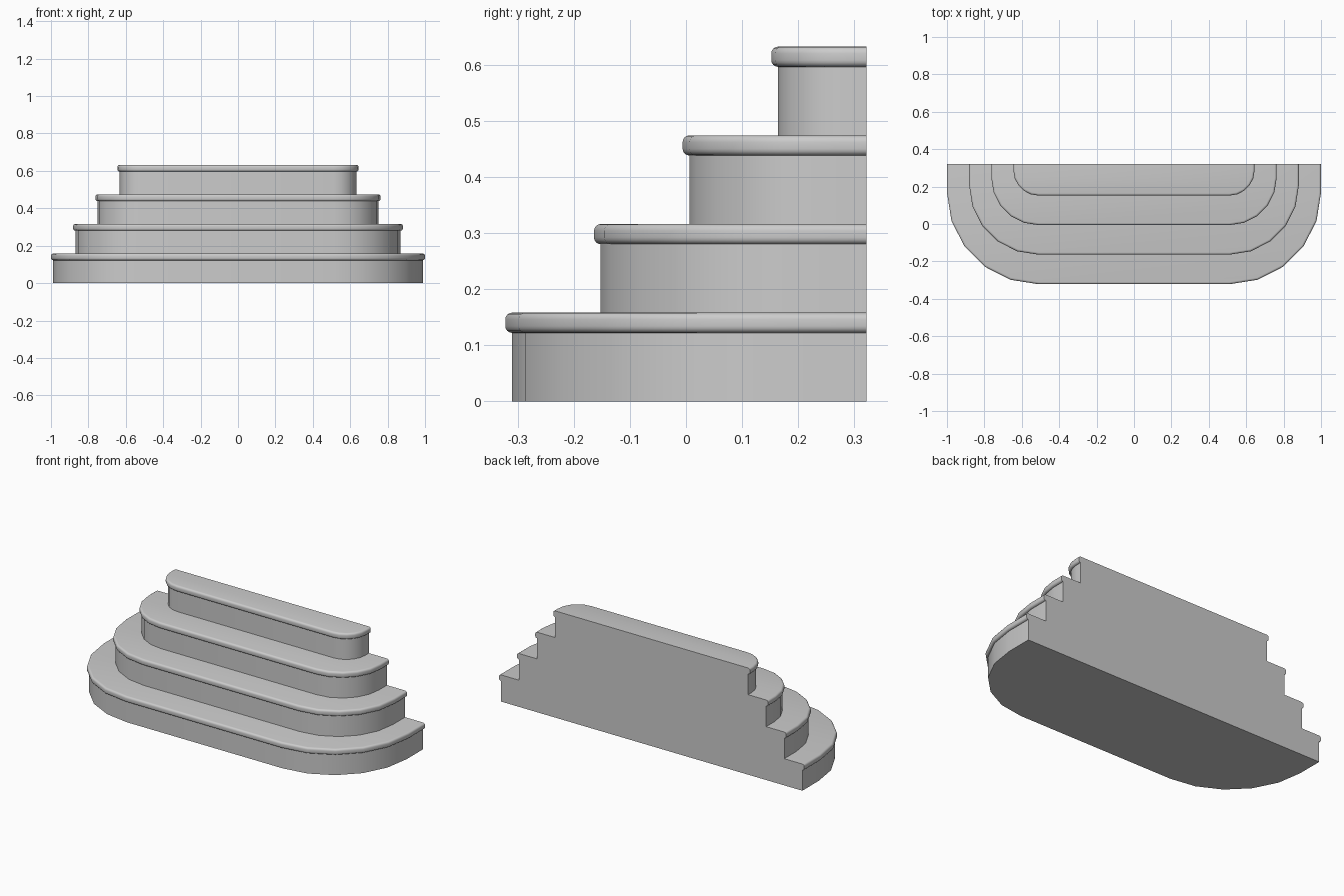
import bpy
import bmesh
from math import sin, cos, pi

RISE = 0.158       # height and depth of one step
BACK = 0.322       # flat wall side
CORNER_X = 0.51    # centre of the rounded corners
NOSE_R = 0.012     # nosing overhang and edge radius
NOSE_H = 0.036     # nosing thickness
SEGMENTS = 5       # facets per rounded corner

old = bpy.data.objects.get("Cube")
if old:
    bpy.data.objects.remove(old, do_unlink=True)

stone = bpy.data.materials.new("light grey stone")
stone.use_nodes = True
grey = (0.6, 0.6, 0.6, 1)
stone.diffuse_color = grey
stone.node_tree.nodes["Principled BSDF"].inputs["Base Color"].default_value = grey


def outline(front, radius, inset):
    """Plan of a step: flat back, straight front, two rounded front corners."""
    r = radius - inset
    cy = front + radius
    right = [(CORNER_X + r, BACK)]
    for i in range(SEGMENTS + 1):
        a = pi / 2 * i / SEGMENTS
        right.append((CORNER_X + r * cos(a), cy - r * sin(a)))
    return right + [(-x, y) for x, y in reversed(right)]


def step_profile(base):
    """Riser followed by a round-edged nosing, as (inset, z) pairs."""
    top = base + RISE
    low = top - NOSE_H
    rings = [(NOSE_R, base)]
    for centre, start in ((low + NOSE_R, -pi / 2), (top - NOSE_R, 0)):
        for i in range(5):
            a = start + pi / 2 * i / 4
            rings.append((NOSE_R * (1 - cos(a)), centre + NOSE_R * sin(a)))
    return rings


def make_step(name, level):
    front = -BACK + RISE * level
    radius = 0.49 - 0.1185 * level
    bm = bmesh.new()
    rings = [[bm.verts.new((x, y, z)) for x, y in outline(front, radius, inset)]
             for inset, z in step_profile(RISE * level)]
    # Riser and nosing skin
    for low, high in zip(rings, rings[1:]):
        for i in range(len(low) - 1):
            bm.faces.new((low[i], low[i + 1], high[i + 1], high[i]))
    # Underside, tread and flat back
    bm.faces.new(rings[0])
    bm.faces.new(rings[-1])
    bm.faces.new([r[0] for r in rings] + [r[-1] for r in reversed(rings)])
    bmesh.ops.recalc_face_normals(bm, faces=bm.faces)
    mesh = bpy.data.meshes.new(name)
    bm.to_mesh(mesh)
    bm.free()
    mesh.materials.append(stone)
    obj = bpy.data.objects.new(name, mesh)
    bpy.context.collection.objects.link(obj)
    # Smooth curves with sharp tread and back edges
    bpy.ops.object.select_all(action="DESELECT")
    obj.select_set(True)
    bpy.context.view_layer.objects.active = obj
    bpy.ops.object.shade_smooth_by_angle()


for level, name in enumerate(("bottom_step", "second_step", "third_step", "top_step")):
    make_step(name, level)
